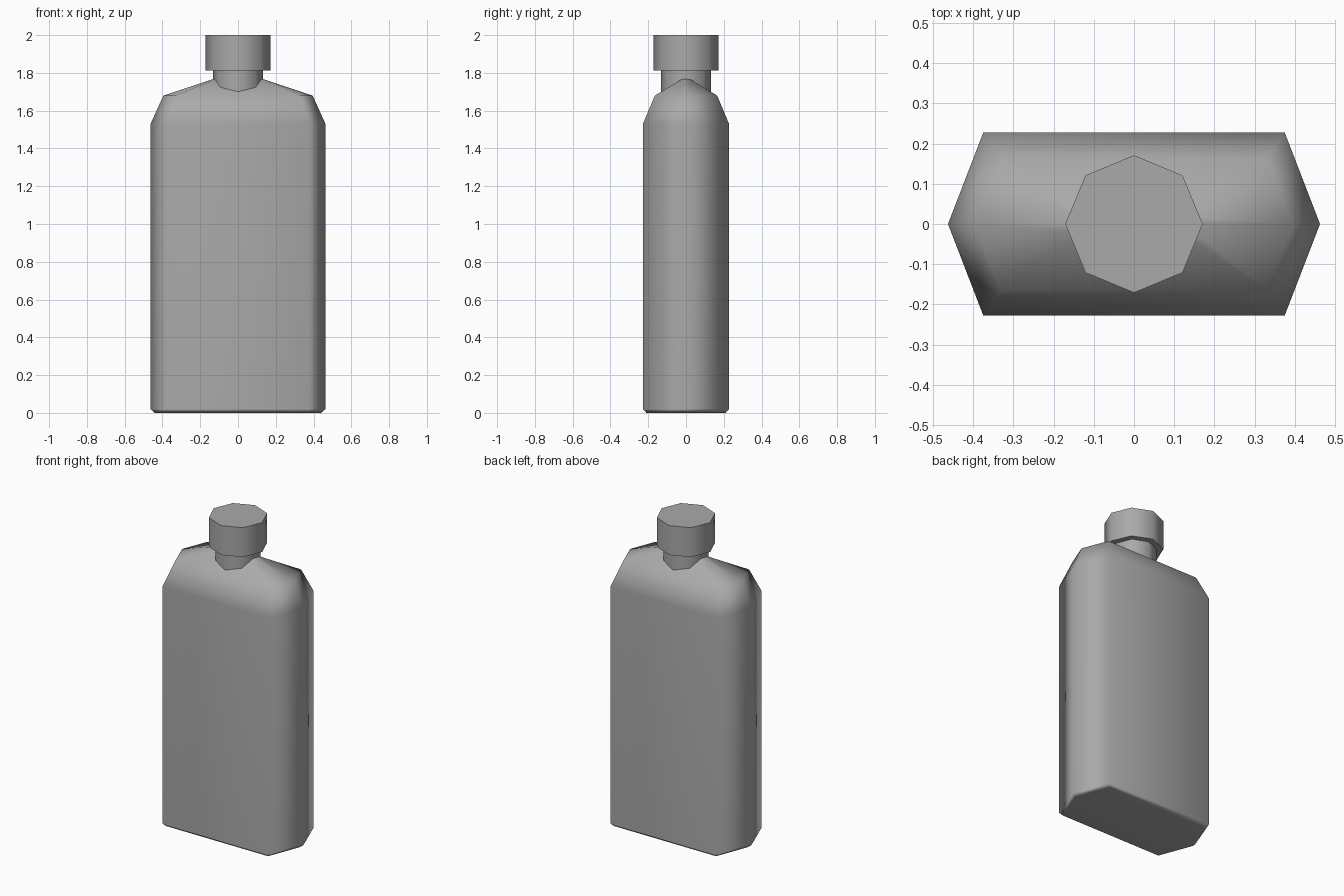
import bpy
import bmesh
from math import radians, cos, sin, pi

cube = bpy.data.objects.get("Cube")
if cube:
    bpy.data.objects.remove(cube, do_unlink=True)

grey = bpy.data.materials.new("plain grey")
grey.use_nodes = True
grey.diffuse_color = (0.4, 0.4, 0.4, 1)
grey.node_tree.nodes["Principled BSDF"].inputs["Base Color"].default_value = (0.4, 0.4, 0.4, 1)


def hexagon(tip, corner, depth):
    """Flattened hexagon with pointed left and right ends."""
    return [(tip, 0), (corner, depth), (-corner, depth),
            (-tip, 0), (-corner, -depth), (corner, -depth)]


def octagon(r):
    return [(r * cos(i * pi / 4), r * sin(i * pi / 4)) for i in range(8)]


def loft(name, sections):
    """Skin a stack of (height, outline) sections and cap both ends."""
    bm = bmesh.new()
    rings = [[bm.verts.new((x, y, z)) for x, y in outline] for z, outline in sections]
    n = len(rings[0])
    for low, high in zip(rings, rings[1:]):
        for i in range(n):
            j = (i + 1) % n
            bm.faces.new((low[i], low[j], high[j], high[i]))
    bm.faces.new(rings[0][::-1])
    bm.faces.new(rings[-1])
    mesh = bpy.data.meshes.new(name)
    bm.to_mesh(mesh)
    bm.free()
    mesh.materials.append(grey)
    obj = bpy.data.objects.new(name, mesh)
    bpy.context.collection.objects.link(obj)
    # Soft corners, crisp rims
    mesh.shade_smooth()
    mesh.set_sharp_from_angle(angle=radians(75))
    obj.modifiers.new("soft corners", 'WEIGHTED_NORMAL').keep_sharp = True
    return obj


# Bottle body with chamfered base, sloped shoulders and a narrow ridge
loft("bottle_body", [
    (0.0, hexagon(0.44, 0.36, 0.21)),
    (0.02, hexagon(0.463, 0.375, 0.228)),
    (1.53, hexagon(0.463, 0.375, 0.228)),
    (1.68, hexagon(0.395, 0.33, 0.165)),
    (1.768, hexagon(0.13, 0.115, 0.02)),
])

# Neck rising out of the shoulders
loft("neck", [(1.66, octagon(0.132)), (1.83, octagon(0.132))])

# Screw cap
loft("cap", [(1.812, octagon(0.171)), (2.0, octagon(0.171))])
